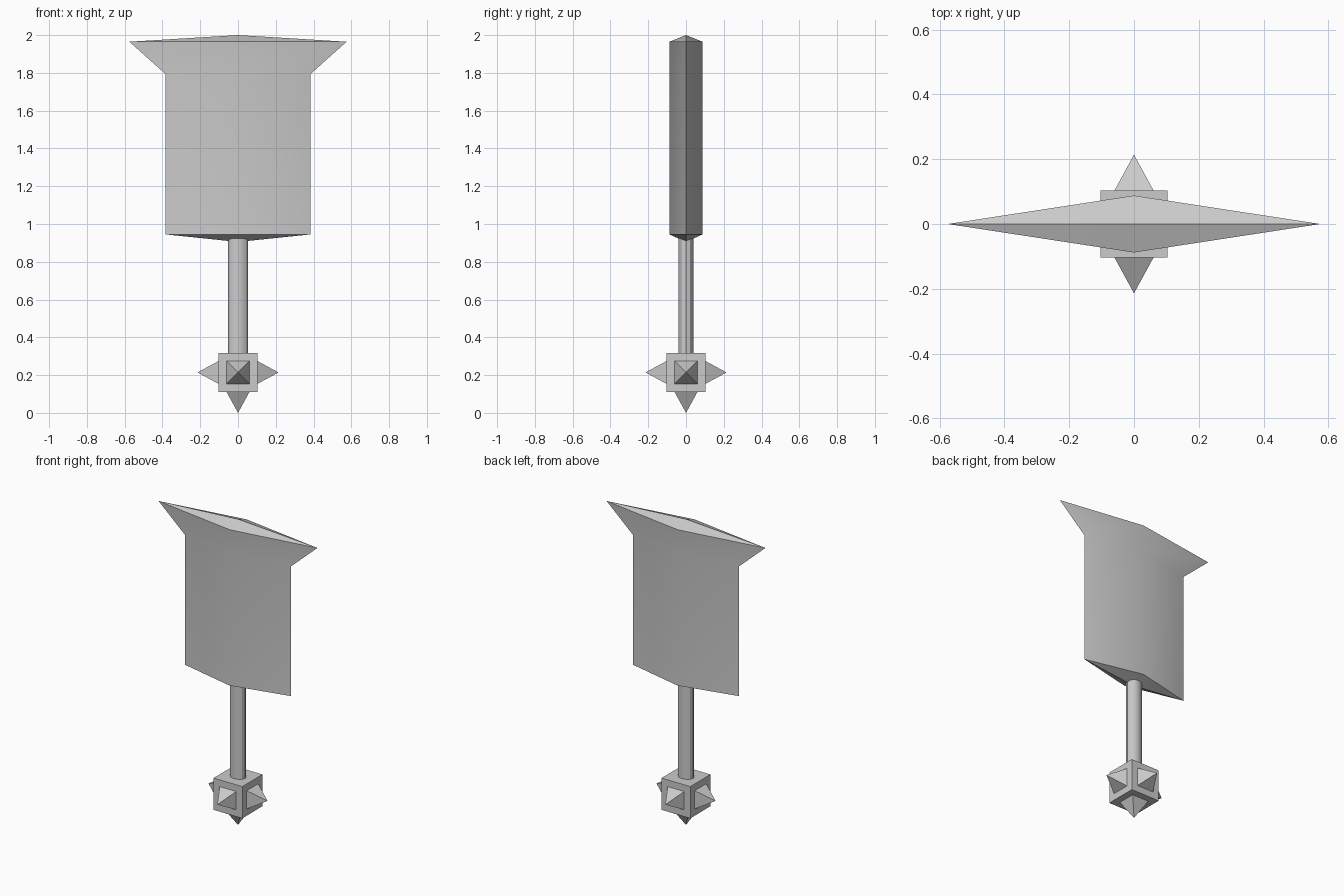
import bpy
import bmesh
import math
from mathutils import Matrix, Vector

cube = bpy.data.objects.get("Cube")
if cube:
    bpy.data.objects.remove(cube, do_unlink=True)

grey = bpy.data.materials.new("plain grey")
grey.use_nodes = True
grey.diffuse_color = (0.6, 0.6, 0.6, 1)
grey.node_tree.nodes["Principled BSDF"].inputs["Base Color"].default_value = (0.6, 0.6, 0.6, 1)


def finish(name, bm, smooth=False):
    """Turn a bmesh into a named object with the grey material."""
    bmesh.ops.recalc_face_normals(bm, faces=bm.faces)
    mesh = bpy.data.meshes.new(name)
    bm.to_mesh(mesh)
    bm.free()
    mesh.materials.append(grey)
    obj = bpy.data.objects.new(name, mesh)
    bpy.context.collection.objects.link(obj)
    if smooth:
        bpy.ops.object.select_all(action='DESELECT')
        obj.select_set(True)
        bpy.context.view_layer.objects.active = obj
        bpy.ops.object.shade_smooth_by_angle(angle=math.radians(30))
    return obj


# Blade: diamond sections lofted upwards, flared at the top, with pointed ends
THICK = 0.088
bm = bmesh.new()
rings = []
for half_width, z in ((0.385, 0.945), (0.385, 1.795), (0.575, 1.965)):
    corners = ((half_width, 0), (0, THICK), (-half_width, 0), (0, -THICK))
    rings.append([bm.verts.new((x, y, z)) for x, y in corners])
for low, high in zip(rings, rings[1:]):
    for i in range(4):
        j = (i + 1) % 4
        bm.faces.new((low[i], low[j], high[j], high[i]))
for ring, z in ((rings[0], 0.905), (rings[-1], 2.0)):
    tip = bm.verts.new((0, 0, z))
    for i in range(4):
        bm.faces.new((ring[i], ring[(i + 1) % 4], tip))
finish("blade", bm, smooth=True)

# Handle: slightly flattened rod
bm = bmesh.new()
bmesh.ops.create_cone(bm, cap_ends=True, segments=12, radius1=1, radius2=1, depth=1,
                      matrix=Matrix.Translation((0, 0, 0.61)) @ Matrix.Diagonal((0.052, 0.041, 0.64, 1)))
finish("handle", bm, smooth=True)

# Pommel: cube with a square spike on each free face
CENTRE = Vector((0, 0, 0.214))
HALF = 0.104
bm = bmesh.new()
bmesh.ops.create_cube(bm, size=2 * HALF, matrix=Matrix.Translation(CENTRE))
finish("pommel", bm)

SPIKE_LENGTH = 0.11
spikes = {"left": (1, 0, 0), "right": (-1, 0, 0), "front": (0, -1, 0),
          "back": (0, 1, 0), "bottom": (0, 0, -1)}
for side, direction in spikes.items():
    out = Vector(direction)
    across = Vector((0, 1, 0)) if out.x else Vector((1, 0, 0))
    up = out.cross(across)
    base = CENTRE + out * HALF
    bm = bmesh.new()
    tip = bm.verts.new(base + out * SPIKE_LENGTH)
    square = [bm.verts.new(base + 0.06 * (a * across + b * up))
              for a, b in ((-1, -1), (1, -1), (1, 1), (-1, 1))]
    bm.faces.new(square)
    for i in range(4):
        bm.faces.new((square[i], square[(i + 1) % 4], tip))
    finish(side + "_spike", bm)
